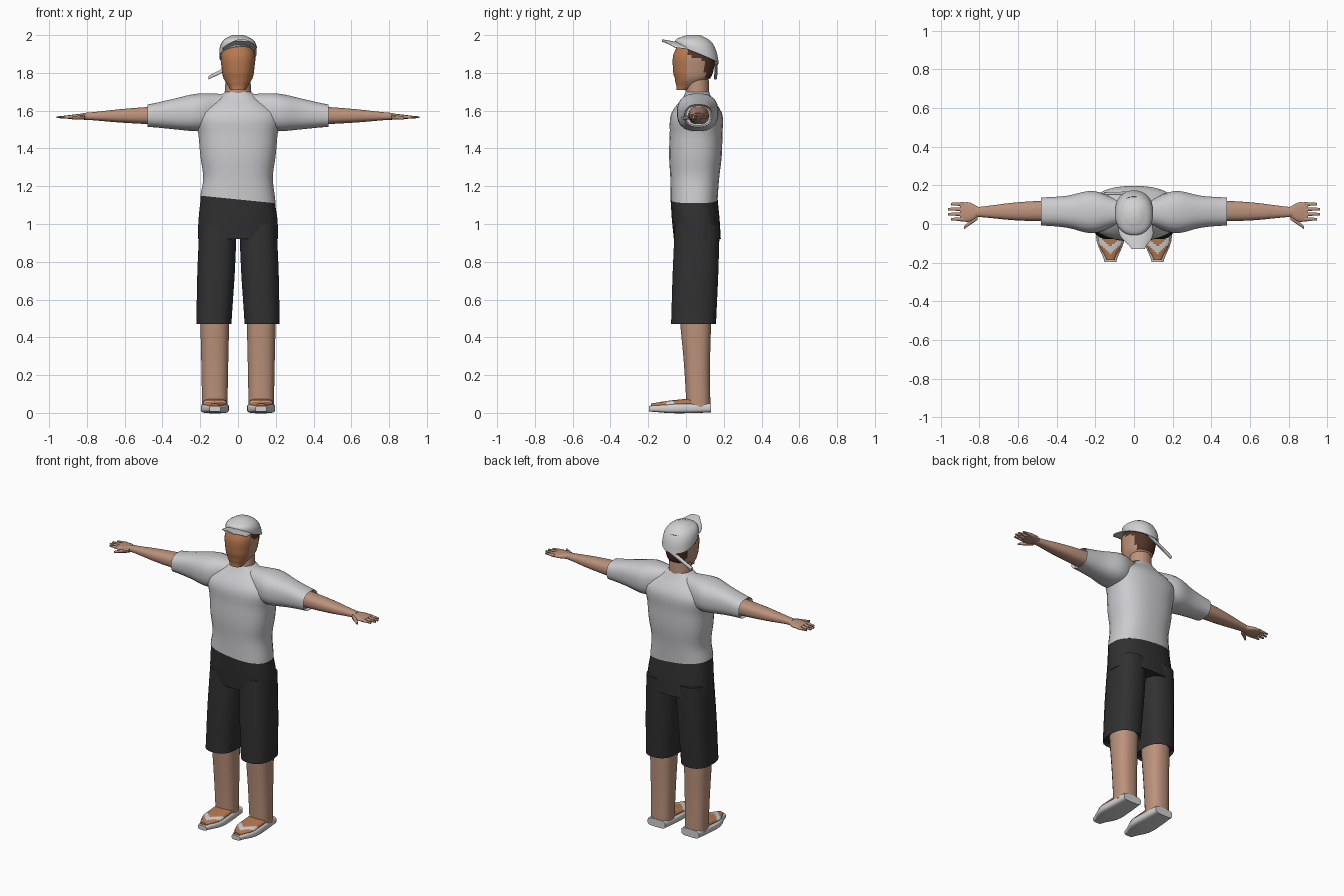
import bpy, bmesh
from math import sin, cos, pi, radians, copysign
from mathutils import Vector

default_cube = bpy.data.objects.get("Cube")
if default_cube:
    bpy.data.objects.remove(default_cube)


def material(name, *colour):
    mat = bpy.data.materials.new(name)
    mat.use_nodes = True
    mat.diffuse_color = (*colour, 1)
    shader = mat.node_tree.nodes["Principled BSDF"]
    shader.inputs["Base Color"].default_value = (*colour, 1)
    return mat


shirt_grey = material("shirt_grey", 0.6, 0.6, 0.62)
shorts_black = material("shorts_black", 0.03, 0.03, 0.03)
skin = material("skin", 0.5, 0.29, 0.2)
face_tan = material("face_tan", 0.48, 0.19, 0.08)
hair_brown = material("hair_brown", 0.08, 0.035, 0.02)
cap_white = material("cap_white", 0.64, 0.64, 0.65)


def smooth_sizes(sizes, steps):
    """Evenly spaced sections on a smooth curve through the given half sizes."""
    points = [Vector(size) for size in sizes]
    padded = [points[0], *points, points[-1]]
    result = []
    for before, here, there, after in zip(padded, padded[1:], padded[2:], padded[3:]):
        for step in range(steps):
            t = step / steps
            slope_in, slope_out = (there - before) / 2, (after - here) / 2
            ease = t * t * (3 - 2 * t)
            result.append(here.lerp(there, ease) + slope_in * t * (1 - t) ** 2
                          - slope_out * t * t * (1 - t))
    return result + [points[-1]]


def tube(name, start, end, sizes, mats, side=1, sides=20, power=2.5, steps=4,
         warp=None, rule=None, cuff=False):
    """Rounded sections along the main axis from start to end."""
    start, end = Vector(start), Vector(end)
    path = end - start
    axis = max(range(3), key=lambda i: abs(path[i]))
    across = [i for i in range(3) if i != axis]
    sections = smooth_sizes(sizes, steps)
    bm = bmesh.new()
    rings = []
    for index, size in enumerate(sections):
        centre = start.lerp(end, index / (len(sections) - 1))
        ring = []
        for corner in range(sides):
            angle = 2 * pi * (corner + 0.5) / sides
            point = centre.copy()
            for i, half, wave in zip(across, size, (cos(angle), sin(angle))):
                point[i] += half * copysign(abs(wave) ** (2 / power), wave)
            if warp:
                point = warp(point)
            point.x *= side
            ring.append(bm.verts.new(point))
        rings.append(ring)
    for low, high in zip(rings, rings[1:]):
        for i in range(sides):
            bm.faces.new((low[i - 1], low[i], high[i], high[i - 1]))
    bm.faces.new(rings[0])
    last_cap = bm.faces.new(rings[-1])
    bmesh.ops.recalc_face_normals(bm, faces=bm.faces)
    if cuff:
        bmesh.ops.inset_individual(bm, faces=[last_cap], thickness=0.008, depth=-0.02)
    if rule:
        for face in bm.faces:
            face.material_index = rule(face.calc_center_median())
    mesh = bpy.data.meshes.new(name)
    bm.to_mesh(mesh)
    bm.free()
    for mat in mats:
        mesh.materials.append(mat)
    part = bpy.data.objects.new(name, mesh)
    bpy.context.collection.objects.link(part)
    bpy.ops.object.select_all(action="DESELECT")
    part.select_set(True)
    bpy.context.view_layer.objects.active = part
    bpy.ops.object.shade_smooth_by_angle(angle=radians(50))


def slope_hem(point):
    """Lower the waistline a little towards the left."""
    near_waist = max(0, 1 - 10 * abs(point.z - 1.13))
    point.z -= 0.1 * point.x * near_waist
    return point


def drop_jaw(point):
    """Bring the chin forward under the face."""
    point.y -= 0.8 * max(0, 1.77 - point.z)
    return point


def tilt_cap(point):
    """Dip the rim of the cap towards the back, leaving the top level."""
    below_top = min(1, 10 * (2 - point.z))
    point.z -= below_top * (0.4 * (point.y - 0.06) - 0.1 * point.x)
    return point


def arch_peak(point):
    point.z -= 3 * (point.x - 0.015) ** 2
    return point


def head_colour(centre):
    below_cap = centre.y > 0.01 and centre.z > 1.9 - 0.4 * centre.y
    nape = centre.y > 0.1 and centre.z > 1.765
    if below_cap or nape:
        return 2
    return 0 if centre.y < 0.005 else 1


def strap_colour(centre):
    """A pale V across the foot."""
    arm_of_v = 0.9 * abs(abs(centre.x) - 0.122) - 0.135
    return 1 if abs(centre.y - arm_of_v) < 0.02 else 0


# Clothes on the trunk
tube("shirt_body", (0, 0.043, 1.13), (0, 0.06, 1.7),
     [(0.2, 0.125), (0.185, 0.13), (0.2, 0.14), (0.21, 0.14), (0.22, 0.135), (0.07, 0.06)],
     [shirt_grey], sides=28, warp=slope_hem)
tube("shorts_hips", (0, 0.06, 0.92), (0, 0.043, 1.13),
     [(0.213, 0.125), (0.21, 0.127), (0.198, 0.125)],
     [shorts_black], sides=28, warp=slope_hem)

# Limbs, once for each side
for side, word in ((1, "left"), (-1, "right")):
    tube(word + "_shorts_leg", (0.105, 0.06, 1), (0.128, 0.04, 0.47),
         [(0.1, 0.12), (0.1, 0.122), (0.094, 0.12)], [shorts_black], side, cuff=True)
    tube(word + "_lower_leg", (0.123, 0.066, 0.03), (0.123, 0.05, 0.5),
         [(0.068, 0.064), (0.072, 0.07), (0.077, 0.083)], [skin], side)
    tube(word + "_sandal_sole", (0.122, 0.132, 0.027), (0.122, -0.197, 0.022),
         [(0.064, 0.025), (0.072, 0.027), (0.072, 0.025), (0.03, 0.015)],
         [cap_white], side, power=4)
    tube(word + "_foot", (0.122, 0.06, 0.058), (0.122, -0.185, 0.04),
         [(0.06, 0.022), (0.062, 0.02), (0.06, 0.017), (0.02, 0.01)],
         [face_tan, cap_white], side, sides=32, steps=8, rule=strap_colour)

    tube(word + "_sleeve", (0.08, 0.06, 1.6), (0.48, 0.065, 1.573),
         [(0.07, 0.09), (0.11, 0.1), (0.083, 0.08), (0.073, 0.06)],
         [shirt_grey], side, sides=24, cuff=True)
    tube(word + "_arm", (0.42, 0.068, 1.575), (0.82, 0.062, 1.57),
         [(0.055, 0.048), (0.046, 0.036), (0.025, 0.018)], [skin], side)
    tube(word + "_palm", (0.8, 0.062, 1.57), (0.9, 0.062, 1.566),
         [(0.025, 0.017), (0.05, 0.014), (0.048, 0.01)], [skin], side)
    for finger in range(4):
        y = 0.025 + 0.026 * finger
        tip = 0.969 - 0.015 * abs(finger - 1.5)
        tube(f"{word}_finger_{finger}", (0.88, y, 1.567), (tip, y, 1.565),
             [(0.011, 0.01), (0.007, 0.005)], [skin], side, sides=8)
    tube(word + "_thumb", (0.81, 0.04, 1.567), (0.88, -0.02, 1.56),
         [(0.02, 0.014), (0.008, 0.007)], [skin], side, sides=8)

# Head and neck
tube("neck", (0, 0.06, 1.66), (0, 0.06, 1.8),
     [(0.073, 0.065), (0.065, 0.06)], [skin], power=2)
tube("head", (0, 0.03, 1.71), (0, 0.05, 1.955),
     [(0.04, 0.033), (0.077, 0.094), (0.088, 0.11), (0.092, 0.113), (0.075, 0.092)],
     [face_tan, skin, hair_brown], sides=32, power=2.3, warp=drop_jaw, rule=head_colour)

# Cap: domed crown, arched peak and a loose strap at the back
dome = [max(0.1, 1 - (k / 8) ** 3) ** 0.5 for k in range(9)]
tube("cap_crown", (0, 0.06, 1.895), (0, 0.04, 2),
     [(0.1 * r, 0.114 * r) for r in dome], [cap_white], sides=24, power=2.2,
     steps=2, warp=tilt_cap)
tube("cap_peak", (0.005, 0, 1.948), (0.022, -0.128, 1.973),
     [(0.09, 0.008), (0.085, 0.008), (0.035, 0.005)], [cap_white], power=3, warp=arch_peak)
tube("cap_strap", (0.02, 0.16, 1.862), (-0.155, 0.157, 1.775),
     [(0.009, 0.013), (0.008, 0.01)], [cap_white], sides=8, power=4)
